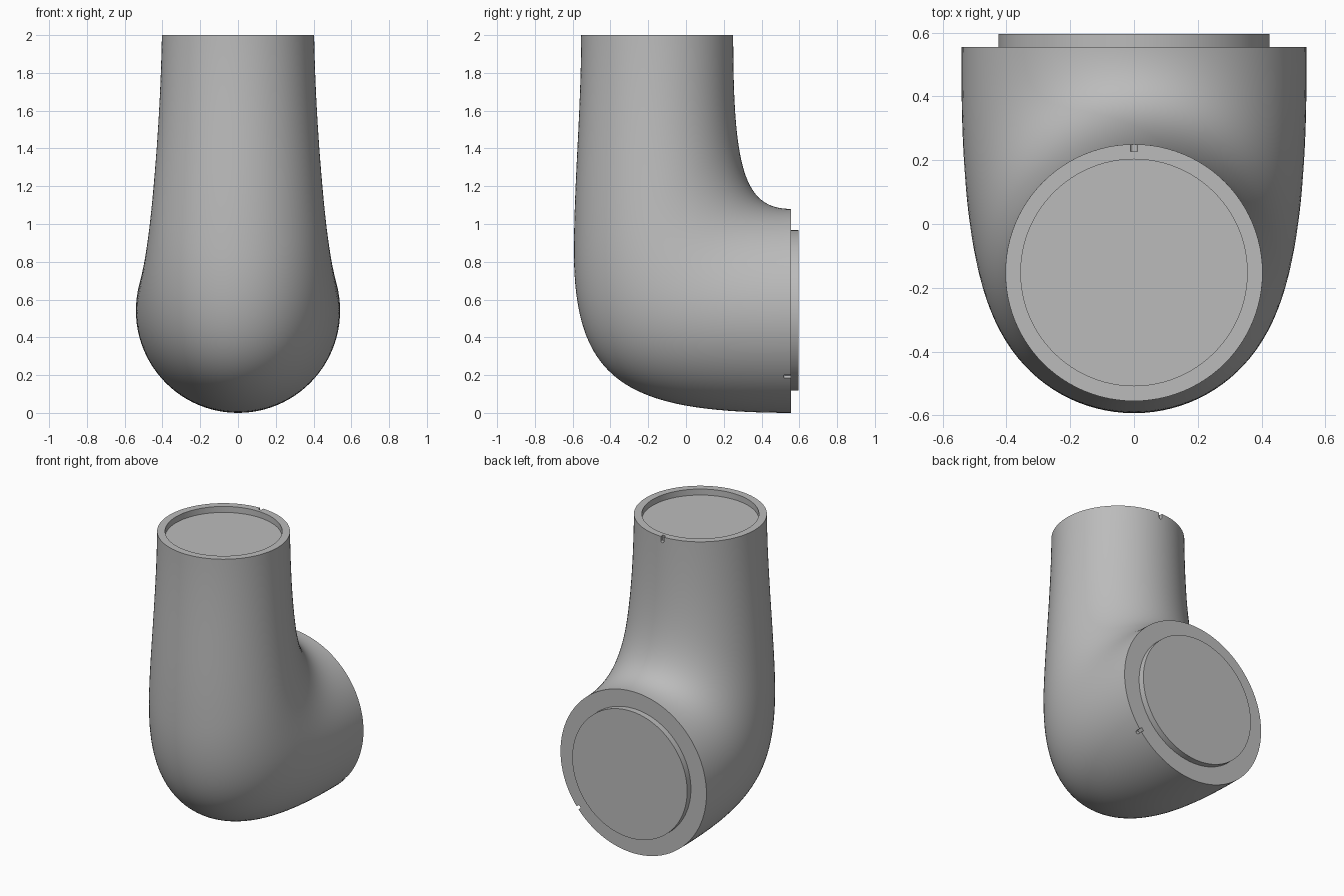
import bpy, bmesh, math
from mathutils import Vector, Matrix

SIDES, STEPS, SPLIT = 96, 64, 0.35

default = bpy.data.objects.get("Cube")
if default:
    bpy.data.objects.remove(default, do_unlink=True)

grey = bpy.data.materials.new("plain grey")
grey.use_nodes = True
grey.diffuse_color = (0.5, 0.5, 0.5, 1)
grey.node_tree.nodes["Principled BSDF"].inputs["Base Color"].default_value = (0.5, 0.5, 0.5, 1)


def bezier(p, t):
    u = 1 - t
    return p[0] * u**3 + p[1] * 3 * u * u * t + p[2] * 3 * u * t * t + p[3] * t**3


def rail(*points):
    return [Vector((0, y, z)) for y, z in points]


def finish(bm, name):
    bmesh.ops.recalc_face_normals(bm, faces=bm.faces)
    mesh = bpy.data.meshes.new(name)
    bm.to_mesh(mesh)
    bm.free()
    mesh.materials.append(grey)
    obj = bpy.data.objects.new(name, mesh)
    bpy.context.collection.objects.link(obj)
    return obj


def smooth(obj):
    bpy.ops.object.select_all(action="DESELECT")
    obj.select_set(True)
    bpy.context.view_layer.objects.active = obj
    bpy.ops.object.shade_smooth_by_angle(angle=math.radians(30))


def loft(name, sections):
    """Skin ellipses given as (inner point, outer point, half width)."""
    bm = bmesh.new()
    rings = []
    for inner, outer, width in sections:
        centre, axis = (inner + outer) / 2, (inner - outer) / 2
        ring = []
        for i in range(SIDES):
            a = math.tau * i / SIDES
            ring.append(bm.verts.new(centre + axis * math.cos(a) + Vector((width * math.sin(a), 0, 0))))
        rings.append(ring)
    for a, b in zip(rings, rings[1:]):
        for i in range(SIDES):
            j = (i + 1) % SIDES
            bm.faces.new((a[i], a[j], b[j], b[i]))
    bm.faces.new(rings[0])
    bm.faces.new(rings[-1])
    return finish(bm, name)


def disc(y, z, radius, direction):
    centre = Vector((0, y, z))
    return centre + direction * radius, centre - direction * radius, radius


# Elbow body: inner and outer bend rails, with a shallow socket in the top
inner_rail = rail((0.25, 2), (0.25, 1.3), (0.305, 1.08), (0.555, 1.08))
outer_upper = rail((-0.555, 2), (-0.555, 1.6), (-0.593, 1.227), (-0.593, 0.85))
outer_lower = rail((-0.593, 0.85), (-0.593, 0.15), (-0.295, 0.003), (0.555, 0))
widths = (0.403, 0.42, 0.55, 0.54)
forward, up = Vector((0, 1, 0)), Vector((0, 0, 1))

sections = [disc(-0.152, z, 0.355, forward) for z in (1.96, 2)]
for k in range(STEPS + 1):
    s = k / STEPS
    if s < SPLIT:
        outer = bezier(outer_upper, s / SPLIT)
    else:
        outer = bezier(outer_lower, (s - SPLIT) / (1 - SPLIT))
    sections.append((bezier(inner_rail, s), outer, bezier(widths, s)))
body = loft("elbow_body", sections)
smooth(body)

# Round spigot on the back opening
spigot = loft("back_spigot", [disc(y, 0.543, 0.425, up) for y in (0.54, 0.595)])
smooth(spigot)


# Alignment notches: round-ended slots cut into each rim
def notch(name, position, radial, along, half_width, depth):
    """Slot open towards 'along', lying on the surface facing 'radial'."""
    side = along.cross(radial)
    frame = Matrix((side, along, radial)).transposed().to_4x4()
    frame.translation = position
    bm = bmesh.new()
    outline = [(half_width, 0.02), (-half_width, 0.02)]
    for i in range(13):
        a = math.pi + math.pi * i / 12
        outline.append((half_width * math.cos(a), half_width - depth + half_width * math.sin(a)))
    face = bm.faces.new([bm.verts.new((x, y, -0.022)) for x, y in outline])
    top = bmesh.ops.extrude_face_region(bm, geom=[face])["geom"]
    bmesh.ops.translate(bm, vec=(0, 0, 0.06), verts=[v for v in top if isinstance(v, bmesh.types.BMVert)])
    bm.transform(frame)
    cutter = finish(bm, name)
    cutter.hide_render = True
    cutter.hide_set(True)
    cutter.display_type = "WIRE"
    cut = body.modifiers.new(name, "BOOLEAN")
    cut.operation, cut.solver, cut.object = "DIFFERENCE", "EXACT", cutter


notch("top_notch_cutter", Vector((0, 0.25, 2)), forward, up, 0.011, 0.04)
angle = math.radians(-40)
radial = Vector((math.cos(angle), 0, math.sin(angle)))
notch("back_notch_cutter", Vector((0, 0.555, 0.54)) + radial * 0.54, radial, forward, 0.011, 0.04)
